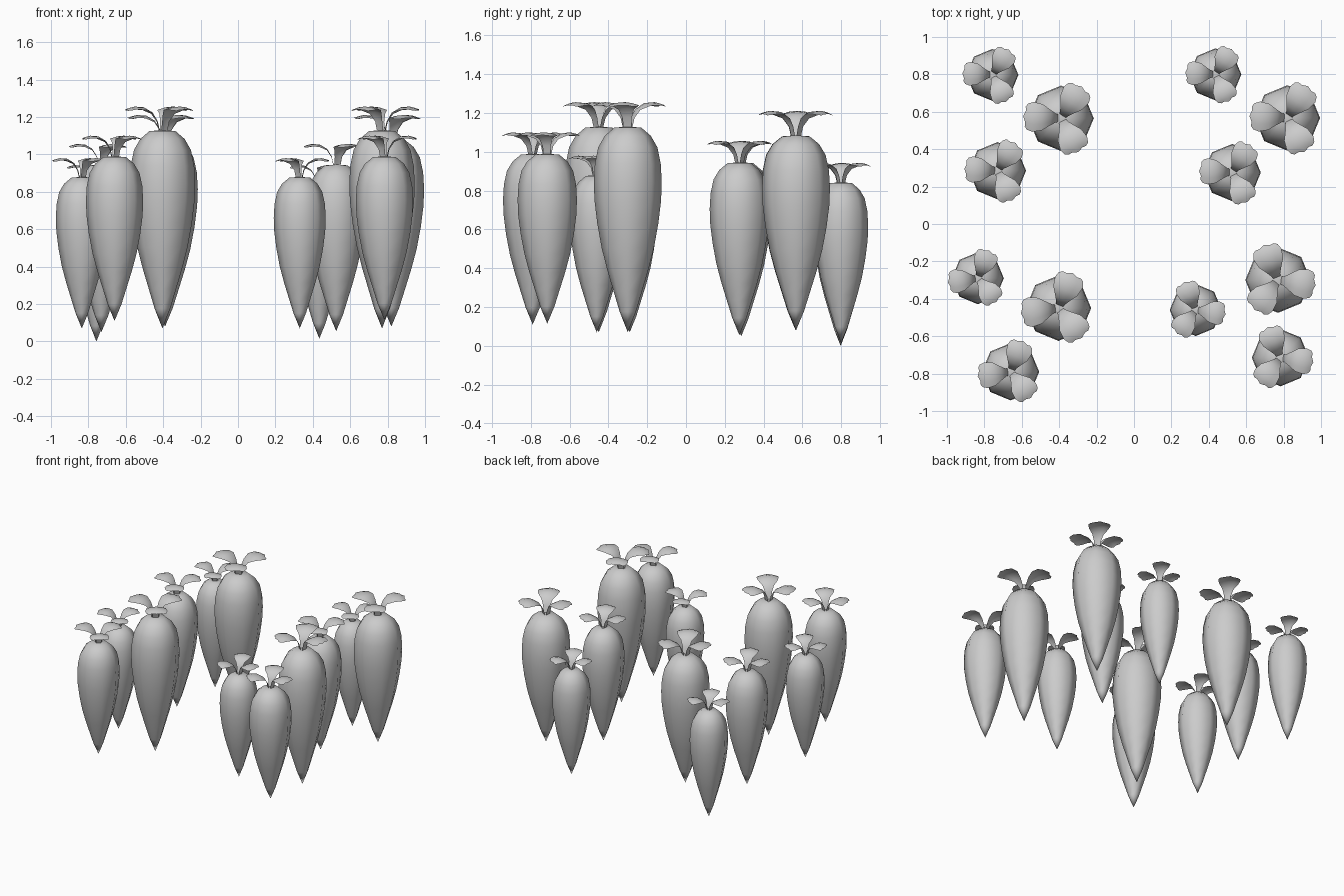
import bpy, bmesh
from math import cos, sin, pi, radians

cube = bpy.data.objects.get("Cube")
if cube:
    bpy.data.objects.remove(cube, do_unlink=True)

grey = bpy.data.materials.new("plain grey")
grey.use_nodes = True
colour = (0.6, 0.6, 0.6, 1)
grey.diffuse_color = colour
grey.node_tree.nodes["Principled BSDF"].inputs["Base Color"].default_value = colour

SIDES = 8
# Root outline: radius and height as fractions, tip to crown
ROOT = [(.24, .1), (.42, .2), (.6, .3), (.77, .41), (.9, .53), (.98, .64),
        (1, .73), (.97, .82), (.87, .9), (.68, .955), (.4, .995)]
# Leaf stations: distance out, height above crown, half width
LEAF = [(.012, -.02, .02), (.028, .05, .024), (.055, .095, .04),
        (.1, .122, .07), (.15, .126, .08), (.18, .118, .07)]
# Scalloped leaf end: sideways fraction and distance out
LOBES = [(-.75, .192), (-.45, .19), (0, .203), (.45, .19), (.75, .192)]


def finish(name, bm):
    bmesh.ops.recalc_face_normals(bm, faces=bm.faces)
    mesh = bpy.data.meshes.new(name)
    bm.to_mesh(mesh)
    bm.free()
    mesh.materials.append(grey)
    mesh.shade_smooth()
    obj = bpy.data.objects.new(name, mesh)
    bpy.context.collection.objects.link(obj)
    return obj


def make_root(name, radius, height):
    bm = bmesh.new()
    tip = bm.verts.new((0, 0, 0))
    crown = bm.verts.new((0, 0, height))
    rings = []
    for r, h in ROOT:
        rings.append([bm.verts.new((r * radius * cos(2 * pi * i / SIDES),
                                    r * radius * sin(2 * pi * i / SIDES),
                                    h * height)) for i in range(SIDES)])
    for i in range(SIDES):
        j = (i + 1) % SIDES
        bm.faces.new((tip, rings[0][j], rings[0][i]))
        bm.faces.new((crown, rings[-1][i], rings[-1][j]))
        for low, high in zip(rings, rings[1:]):
            bm.faces.new((low[i], low[j], high[j], high[i]))
    return finish(name, bm)


def make_leaves(name, size, turn):
    bm = bmesh.new()
    for k in range(3):
        a = turn + k * 2 * pi / 3

        def point(out, side, z):
            return bm.verts.new((size * (out * cos(a) - side * sin(a)),
                                 size * (out * sin(a) + side * cos(a)), size * z))

        # Sheet five points wide, its edges curling down
        rows = []
        for out, z, half in LEAF:
            rows.append([point(out, s * half, z - .2 * half * s * s)
                         for s in (-1, -.5, 0, .5, 1)])
        rows.append([point(out, s * .07, .11 - .012 * s * s) for s, out in LOBES])
        for low, high in zip(rows, rows[1:]):
            for i in range(4):
                bm.faces.new((low[i], low[i + 1], high[i + 1], high[i]))
    return finish(name, bm)


# Each cluster: leaf turn, then x, y, bottom, top for small, large, medium
CLUSTERS = {
    "back_right": (57, [(-.757, .797, 0, .843), (-.39, .565, .08, 1.085), (-.73, .285, .05, .946)]),
    "back_left": (57, [(.435, .8, .015, .843), (.82, .567, .08, 1.085), (.525, .275, .055, .946)]),
    "front_right": (68, [(-.835, -.29, .07, .88), (-.404, -.45, .07, 1.13), (-.66, -.79, .11, .99)]),
    "front_left": (112, [(.33, -.46, .07, .88), (.77, -.3, .07, 1.13), (.783, -.715, .115, .99)]),
}
SIZES = [("small", .139), ("large", .175), ("medium", .153)]

for place, (turn, plants) in CLUSTERS.items():
    for (size, radius), (x, y, bottom, top) in zip(SIZES, plants):
        root = make_root(f"{size}_root_{place}", radius, top - bottom)
        root.location = (x, y, bottom)
        leaves = make_leaves(f"{size}_leaves_{place}", radius / .175, radians(turn))
        leaves.location = (x, y, top)
